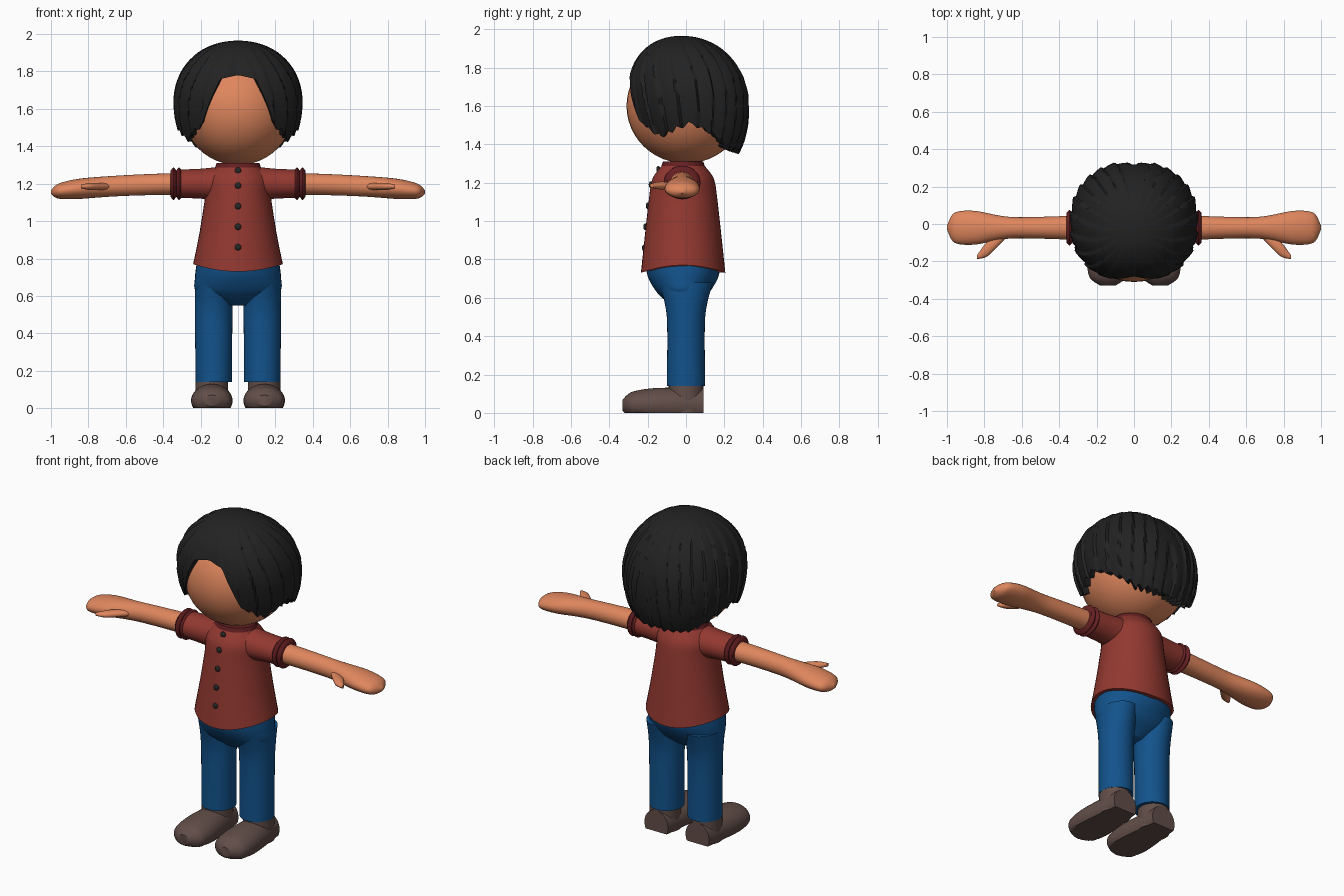
import bpy, bmesh, math
from mathutils import Vector
from mathutils.geometry import interpolate_bezier

if "Cube" in bpy.data.objects:
    bpy.data.objects.remove(bpy.data.objects["Cube"])


def material(name, red, green, blue):
    mat = bpy.data.materials.new(name)
    mat.use_nodes = True
    color = (red, green, blue, 1)
    mat.diffuse_color = color
    mat.node_tree.nodes["Principled BSDF"].inputs["Base Color"].default_value = color
    return mat


SKIN = material("skin", .74, .24, .11)
HAIR = material("black_hair", .016, .016, .016)
SHIRT = material("red_cloth", .29, .04, .03)
TRIM = material("dark_red_trim", .13, .014, .016)
DENIM = material("blue_denim", .006, .085, .26)
LEATHER = material("brown_leather", .12, .075, .065)
BUTTON = material("button_grey", .02, .02, .02)


def finish(name, bm, mat):
    bmesh.ops.recalc_face_normals(bm, faces=bm.faces)
    mesh = bpy.data.meshes.new(name)
    bm.to_mesh(mesh)
    bm.free()
    mesh.materials.append(mat)
    part = bpy.data.objects.new(name, mesh)
    bpy.context.collection.objects.link(part)
    bpy.ops.object.select_all(action="DESELECT")
    part.select_set(True)
    bpy.context.view_layer.objects.active = part
    bpy.ops.object.shade_smooth_by_angle(angle=math.radians(40))


def ball(name, centre, radii, mat):
    bm = bmesh.new()
    bmesh.ops.create_uvsphere(bm, u_segments=40, v_segments=24, radius=1)
    bmesh.ops.scale(bm, vec=radii, verts=bm.verts)
    bmesh.ops.translate(bm, vec=centre, verts=bm.verts)
    finish(name, bm, mat)


def skin_rings(name, rings, mat):
    """Closed surface through a list of point rings."""
    bm = bmesh.new()
    rows = [[bm.verts.new(point) for point in ring] for ring in rings]
    for low, high in zip(rows, rows[1:]):
        for i in range(len(low)):
            bm.faces.new((low[i - 1], low[i], high[i], high[i - 1]))
    bm.faces.new(rows[0])
    bm.faces.new(rows[-1])
    finish(name, bm, mat)


def smooth_keys(keys):
    """Curve through the key sections."""
    keys = [Vector(key) for key in keys]
    padded = [keys[0], *keys, keys[-1]]
    curve = [keys[0]]
    for before, a, b, after in zip(padded, padded[1:], padded[2:], padded[3:]):
        curve += interpolate_bezier(a, a + (b - before) / 7, b - (after - a) / 7, b, 8)[1:]
    return curve


def loft(name, axis, centre, keys, mat, side=1, shape=None):
    """Elliptical sections (position, radius, radius) along an axis, then an optional bend."""
    rings = []
    sides = 40
    for place, r_u, r_v in smooth_keys(keys):
        ring = []
        for i in range(sides):
            angle = math.tau * i / sides
            u = centre[0] + r_u * math.cos(angle)
            v = centre[1] + r_v * math.sin(angle)
            point = {"x": (place, u, v), "y": (u, place, v), "z": (u, v, place)}[axis]
            x, y, z = shape(*point) if shape else point
            ring.append((side * x, y, z))
        rings.append(ring)
    skin_rings(name, rings, mat)


# Head and neck
ball("head", (0, 0, 1.6), (.3, .31, .3), SKIN)
ball("neck", (0, 0, 1.3), (.08, .08, .08), SKIN)

# Hair: lower edge height by angle from the face
EDGE = [(0, 1.78), (15, 1.76), (33, 1.52), (58, 1.44), (90, 1.51), (140, 1.37), (180, 1.36)]
HAIR_MIDDLE = 1.64


def edge_height(deg):
    for (a, high), (b, low) in zip(EDGE, EDGE[1:]):
        if deg <= b:
            return high + (low - high) * (deg - a) / (b - a)


def hair_height(drop):
    """The crown is shorter than the hanging part."""
    return .325 if drop > 0 else .42


def soft(value):
    return math.copysign(abs(value) ** .9, value)


def hair_ring(t):
    ring = []
    columns = 192
    for i in range(columns):
        azimuth = math.tau * (i + .5) / columns - math.pi
        deg = math.degrees(abs(azimuth))
        rear = min(1, max(0, (deg - 28) / 15))
        # Overlapping locks with pointed ends, swept back from the parting
        lock = (deg / 15 + math.sin(3 * t + deg / 40) / 2) % 1
        tip = abs((deg / 11) % 1 - .6) - .3
        drop = edge_height(deg) + .045 * rear * tip - HAIR_MIDDLE
        phi = t * math.acos(drop / hair_height(drop))
        rise, width = math.cos(phi), math.sin(phi)
        swell = 1 + (.045 * lock - .015) * min(1, 2 * width) * (.4 + .6 * rear)
        # Parting grooves at the front and the back
        for gap in (deg, 180 - deg):
            swell -= .04 * width * math.exp(-(gap / 9) ** 2)
        z = rise * hair_height(rise)
        spread = swell * width ** .93
        ring.append(Vector((.338 * spread * soft(math.sin(azimuth)),
                            .01 - .318 * spread * soft(math.cos(azimuth)) - z / 10,
                            HAIR_MIDDLE + z)))
    return ring


steps = 24
rings = [hair_ring(max(k, .2) / steps) for k in range(steps + 1)]
# Close the underside of the locks inside the head
rings.append([Vector((p.x * .6, p.y * .6, p.z + .04)) for p in rings[-1]])
skin_rings("hair", rings, HAIR)

# Shirt with a hem that rises at the sides
TORSO_Y = -.015
TORSO = [(.73, .24, .22), (1.1, .18, .18), (1.22, .17, .16), (1.29, .12, .11)]


def raise_hem(x, y, z):
    return x, y, z + .7 * x * x * max(0, 1 - (z - TORSO[0][0]) / .2)


loft("shirt_body", "z", (0, TORSO_Y), TORSO, SHIRT, shape=raise_hem)
loft("collar", "z", (0, TORSO_Y), [(1.28, .125, .115), (1.31, .115, .105)], TRIM)

# Buttons seated on the front of the shirt
for z in (1.27, 1.19, 1.08, .97, .86):
    nearest = min(smooth_keys(TORSO), key=lambda section: abs(section[0] - z))
    ball("button", (0, TORSO_Y - nearest[2], z), (.017, .01, .017), BUTTON)

# Trouser seat, narrowing to the crotch
loft("trouser_hips", "z", (0, TORSO_Y),
     [(.78, .22, .2), (.7, .23, .18), (.62, .22, .13), (.55, .06, .05)], DENIM)


def droop_arm(x, y, z):
    return x, y, z - .045 * x ** 3


def splay_thumb(x, y, z):
    return x, y - .8 * (x - .68), z


def flat_sole(x, y, z):
    return x, y, max(z, 0)


for side, label in ((1, "left_"), (-1, "right_")):
    # Sleeve and two-ribbed cuff
    shoulder = (-.02, 1.2)
    loft(label + "sleeve", "x", shoulder, [(.1, .1, .09), (.2, .09, .08), (.32, .085, .075)],
         SHIRT, side)
    for rib, x in (("inner", .315), ("outer", .345)):
        loft(label + rib + "_cuff_rib", "x", shoulder,
             [(x - .015, .08, .07), (x, .095, .087), (x + .015, .08, .07)], TRIM, side)
    # Arm ending in a mitten hand with a thumb
    loft(label + "arm", "x", shoulder,
         [(.3, .065, .058), (.65, .057, .055), (.85, .09, .054), (.96, .08, .04), (1, .01, .01)],
         SKIN, side, droop_arm)
    loft(label + "thumb", "x", (-.05, 1.185),
         [(.68, .02, .015), (.78, .04, .02), (.84, .01, .01)], SKIN, side, splay_thumb)
    # Trouser leg
    loft(label + "trouser_leg", "z", (.13, 0), [(.14, .097, .1), (.5, .1, .1), (.68, .1, .14)],
         DENIM, side)
    # Shoe with a rounded toe, and its ankle
    loft(label + "shoe", "y", (.14, .04),
         [(-.33, .04, .03), (-.28, .1, .07), (-.15, .11, .09), (.09, .08, .09)],
         LEATHER, side, flat_sole)
    loft(label + "shoe_ankle", "z", (.14, 0), [(0, .09, .09), (.18, .085, .09)], LEATHER, side)
